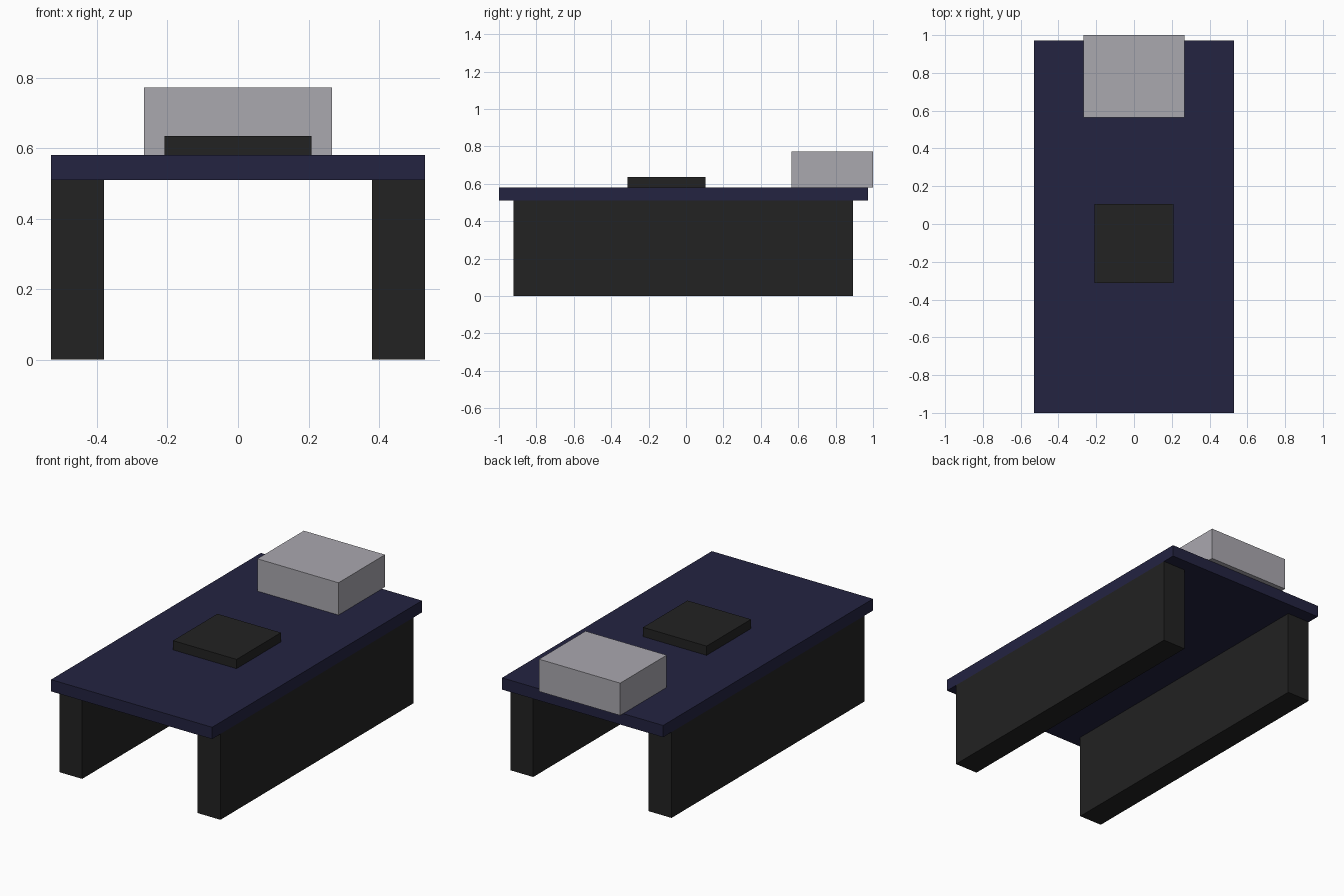
import bpy
import bmesh
from mathutils import Vector

cube = bpy.data.objects.get("Cube")
if cube:
    bpy.data.objects.remove(cube, do_unlink=True)


def material(name, rgb):
    mat = bpy.data.materials.new(name)
    mat.use_nodes = True
    mat.diffuse_color = (*rgb, 1)
    mat.node_tree.nodes["Principled BSDF"].inputs["Base Color"].default_value = (*rgb, 1)
    return mat


def box(name, low, high, mat):
    """Axis-aligned block between two opposite corners."""
    low, high = Vector(low), Vector(high)
    bm = bmesh.new()
    bmesh.ops.create_cube(bm, size=1)
    bmesh.ops.scale(bm, vec=high - low, verts=bm.verts)
    mesh = bpy.data.meshes.new(name)
    bm.to_mesh(mesh)
    bm.free()
    mesh.materials.append(mat)
    obj = bpy.data.objects.new(name, mesh)
    obj.location = (low + high) / 2
    bpy.context.collection.objects.link(obj)
    return obj


navy = material("navy", (0.0168, 0.0168, 0.053))
charcoal = material("charcoal", (0.016, 0.016, 0.016))
light_grey = material("light grey", (0.402, 0.392, 0.429))

# Table slab
box("table_top", (-0.53, -1.0, 0.51), (0.53, 0.972, 0.58), navy)

# Long side supports
for side, x in (("left", 0.455), ("right", -0.455)):
    box(side + "_support", (x - 0.075, -0.922, 0), (x + 0.075, 0.893, 0.51), charcoal)

# Flat pad in the middle and raised block overhanging the back edge
box("centre_pad", (-0.209, -0.312, 0.58), (0.209, 0.105, 0.635), charcoal)
box("back_block", (-0.267, 0.563, 0.58), (0.267, 1.0, 0.772), light_grey)
